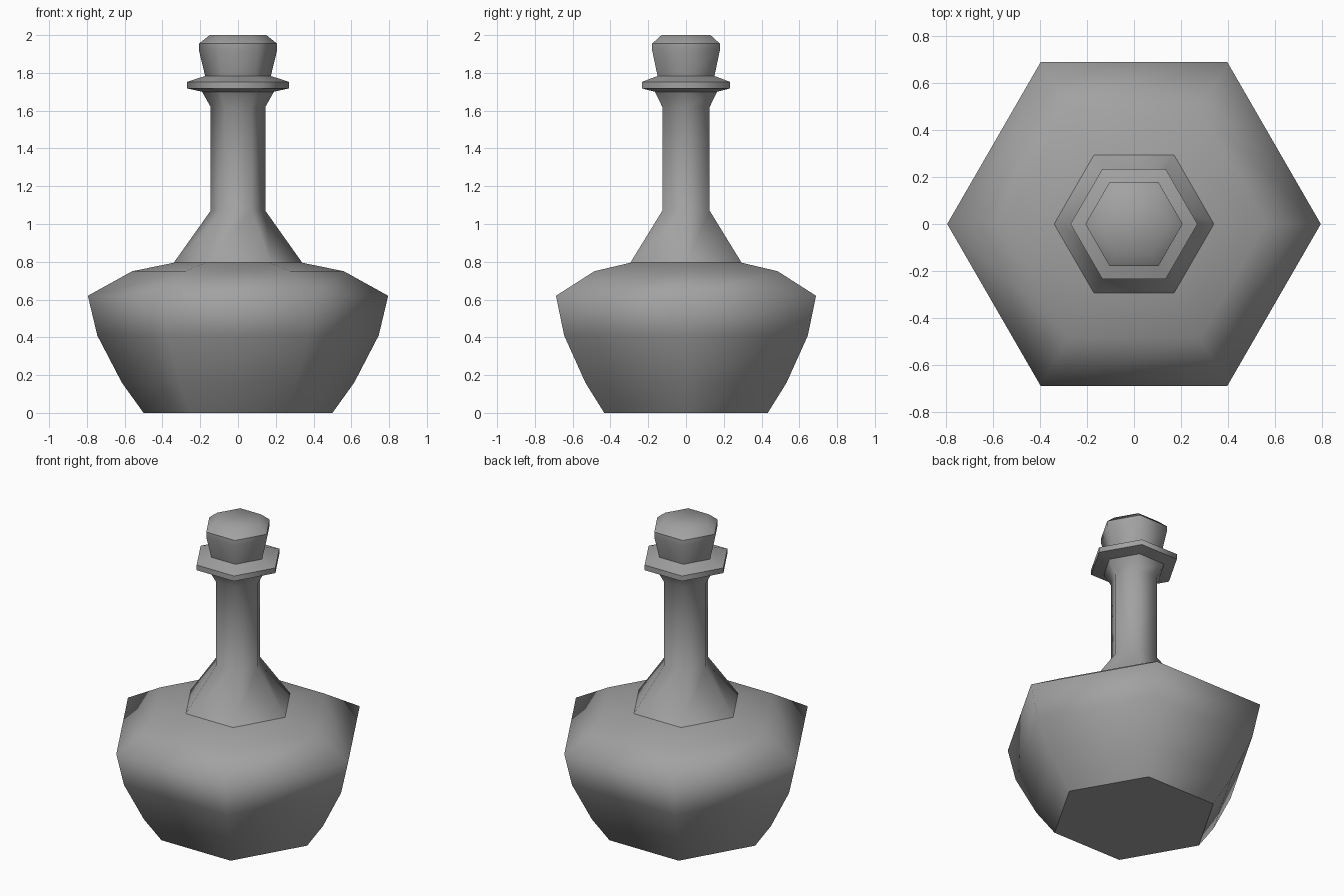
import bpy, bmesh
from math import cos, sin, pi

cube = bpy.data.objects.get("Cube")
if cube:
    bpy.data.objects.remove(cube, do_unlink=True)

SIDES = 6

grey = bpy.data.materials.new("plain grey")
grey.use_nodes = True
colour = (0.36, 0.36, 0.36, 1)
grey.diffuse_color = colour
grey.node_tree.nodes["Principled BSDF"].inputs["Base Color"].default_value = colour


def lathe(name, profile, sharp_rings=(), cap_bottom=False, cap_top=False):
    """Six-sided turned part; the listed profile rings get hard edges."""
    bm = bmesh.new()
    rings = [[bm.verts.new((r * cos(2 * pi * i / SIDES), r * sin(2 * pi * i / SIDES), z))
              for i in range(SIDES)] for r, z in profile]
    for low, high in zip(rings, rings[1:]):
        for i in range(SIDES):
            j = (i + 1) % SIDES
            bm.faces.new((low[i], low[j], high[j], high[i]))
    if cap_bottom:
        bm.faces.new(rings[0][::-1])
    if cap_top:
        bm.faces.new(rings[-1])
    for face in bm.faces:
        face.smooth = True
    for k in sharp_rings:
        for i in range(SIDES):
            bm.edges.get((rings[k][i], rings[k][(i + 1) % SIDES])).smooth = False
    mesh = bpy.data.meshes.new(name)
    bm.to_mesh(mesh)
    bm.free()
    mesh.materials.append(grey)
    obj = bpy.data.objects.new(name, mesh)
    bpy.context.collection.objects.link(obj)
    return obj


# Wide belly with a flat base and sloping shoulder
lathe("bottle_body", [(0.5, 0), (0.615, 0.16), (0.745, 0.41), (0.795, 0.62),
                      (0.56, 0.75), (0.34, 0.795)], sharp_rings=[0], cap_bottom=True)

# Flared neck
lathe("bottle_neck", [(0.34, 0.795), (0.145, 1.07), (0.145, 1.38),
                      (0.145, 1.62), (0.19, 1.70)])

# Collar around the mouth
lathe("lip_collar", [(0.19, 1.70), (0.27, 1.718), (0.27, 1.752), (0.17, 1.785)],
      sharp_rings=[1, 2, 3], cap_top=True)

# Tapered stopper with a bevelled top
lathe("stopper", [(0.173, 1.78), (0.207, 1.92), (0.207, 1.955), (0.15, 2.0)],
      sharp_rings=[2], cap_top=True)
